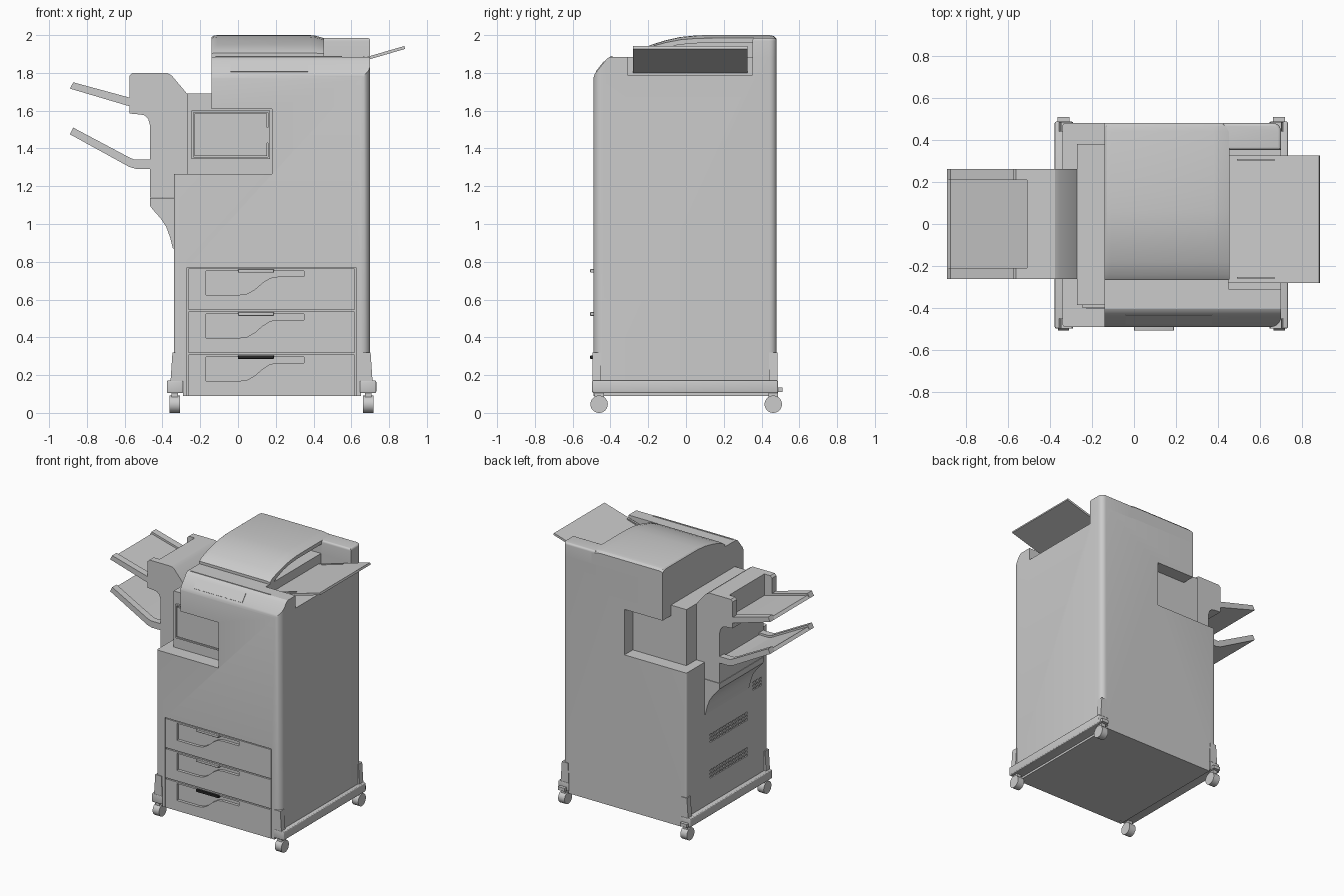
import bpy, bmesh, math
from mathutils import Vector

if "Cube" in bpy.data.objects:
    bpy.data.objects.remove(bpy.data.objects["Cube"])


def loft(name, rings, bevel=0.0, pick=None, segs=3):
    """Closed solid through a list of equal-length point rings."""
    bm = bmesh.new()
    vs = [[bm.verts.new(p) for p in r] for r in rings]
    n = len(rings[0])
    for a, b in zip(vs, vs[1:]):
        for i in range(n):
            bm.faces.new((a[i], a[(i + 1) % n], b[(i + 1) % n], b[i]))
    bm.faces.new(vs[0])
    bm.faces.new(vs[-1])
    bmesh.ops.recalc_face_normals(bm, faces=bm.faces)
    jobs = pick if pick else ([(bevel, lambda e: e.calc_face_angle(0) > 0.6)] if bevel else [])
    for width, test in jobs:
        bm.normal_update()
        edges = [e for e in bm.edges if test(e)]
        bmesh.ops.bevel(bm, geom=edges, offset=width, segments=segs, profile=0.5, affect='EDGES', clamp_overlap=True)
    me = bpy.data.meshes.new(name)
    bm.to_mesh(me)
    bm.free()
    ob = bpy.data.objects.new(name, me)
    bpy.context.collection.objects.link(ob)
    return ob


def prism(name, pts, axis, a, b, **kw):
    """Extrude an XZ profile along y, or a YZ profile along x."""
    put = (lambda p, t: (p[0], t, p[1])) if axis == 'y' else (lambda p, t: (t, p[0], p[1]))
    return loft(name, [[put(p, t) for p in pts] for t in (a, b)], **kw)


def box(name, x, y, z, **kw):
    return prism(name, [(x[0], z[0]), (x[1], z[0]), (x[1], z[1]), (x[0], z[1])], 'y', y[0], y[1], **kw)


def cut(ob, cutter):
    m = ob.modifiers.new("cut", 'BOOLEAN')
    m.operation, m.solver, m.object = 'DIFFERENCE', 'EXACT', cutter
    bpy.context.view_layer.objects.active = ob
    bpy.ops.object.modifier_apply(modifier=m.name)
    bpy.data.objects.remove(cutter)


def upright(x, y):
    """Test for vertical edges standing at a given x and y."""
    return lambda e: all(abs(v.co.x - x) < 1e-4 and abs(v.co.y - y) < 1e-4 for v in e.verts)


# Main cabinet with side notch, rounded right corners
F, B = -0.49, 0.48
body = prism("cabinet", [(-.29, .09), (.65, .09), (.65, .17), (.70, .17), (.70, 1.885), (-.14, 1.885),
                         (-.14, 1.61), (.18, 1.61), (.18, 1.265), (-.34, 1.265), (-.34, .17), (-.29, .17)],
             'y', F, B, segs=5,
             pick=[(.05, upright(.70, F)), (.04, upright(.70, B)), (.015, upright(-.34, F)), (.015, upright(-.34, B))])
cut(body, prism("front_slope", [(-.495, 1.75), (-.489, 1.775), (-.483, 1.795), (-.425, 1.868), (-.415, 1.878),
                                (-.395, 1.89), (-.395, 2), (-.6, 2), (-.6, 1.75)], 'x', -.3, .9))
cut(body, box("drawer_bay", (-.27, .625), (-.6, -.455), (.0, .77)))
cut(body, box("tray_recess", (.45, .8), (-.31, .352), (1.79, 2)))

# Louvre slots on the left side
for y0, y1, z0 in ((-.25, .21, .63), (-.25, .21, .36), (-.42, -.31, .83)):
    n = round((y1 - y0) / .038)
    for row in range(3):
        for i in range(n):
            y = y0 + i * .038
            cut(body, box("slot", (-.4, -.33), (y, y + .028), (z0 + row * .025, z0 + row * .025 + .014)))

# Control strip on the front slope
prism("control_strip", [(-.4785, 1.807), (-.4335, 1.8635), (-.42, 1.85), (-.465, 1.795)], 'x', -.04, .37)
box("scanner_lip", (-.12, .55), (-.40, -.39), (1.88, 1.889))

# Drawers with scooped grips and handles
black = bpy.data.materials.new("black")
black.diffuse_color = (.02, .02, .02, 1)
black.use_nodes = True
black.node_tree.nodes["Principled BSDF"].inputs["Base Color"].default_value = black.diffuse_color
scoop = [(-.17, -.012), (-.17, -.14), (0, -.14), (.05, -.133), (.09, -.11), (.13, -.075), (.17, -.05),
         (.21, -.043), (.35, -.043), (.35, -.012)]
for i, (top, low) in enumerate(((.764, .544), (.536, .316), (.308, .09))):
    d = box(f"drawer_{i + 1}", (-.263, .618), (F, -.45), (low, top))
    cut(d, prism("scoop", [(x, top + z) for x, z in scoop], 'y', -.6, -.468))
    h = box(f"drawer_handle_{i + 1}", (0, .19), (-.507, -.46), (top - .022, top - .003), bevel=.003)
    if i == 2:
        h.data.materials.append(black)

# Document feeder: arched lid whose right end dips and opens
arch = [(-.265, 1.885), (-.265, 1.905), (-.24, 1.925), (-.18, 1.95), (-.11, 1.972), (-.03, 1.99), (.06, 1.999),
        (.15, 2.0), (.44, 2.0), (.465, 1.995), (.48, 1.98), (.48, 1.885)]


def lid_ring(x, k):
    return [(x, y, 1.885 + (z - 1.885) * k) for y, z in arch]


lid = loft("feeder_lid", [lid_ring(-.14, .9), lid_ring(-.13, .97), lid_ring(-.11, 1), lid_ring(.38, 1),
                          lid_ring(.41, .97), lid_ring(.455, .86)])
cut(lid, prism("feed_mouth", [(-.24, 1.87), (-.2, 1.9), (-.11, 1.935), (-.03, 1.95), (.06, 1.957), (.352, 1.957),
                              (.352, 1.87)], 'x', .34, .6))
box("feeder_rear_bar", (.42, .70), (.352, B), (1.88, 1.985), segs=5,
    pick=[(.04, upright(.70, B)), (.015, lambda e: all(v.co.z > 1.98 for v in e.verts))])
prism("feeder_tray", [(.40, 1.785), (.885, 1.927), (.88, 1.942), (.40, 1.802)], 'y', -.28, .325)
for y in (-.255, .305):
    prism("feeder_guide", [(.49, 1.825), (.67, 1.878), (.67, 1.888), (.49, 1.836)], 'y', y - .004, y + .004)

# Bridge unit filling the notch, with a framed door
prism("bridge_unit", [(-.27, 1.26), (.185, 1.26), (.185, 1.615), (-.135, 1.615), (-.135, 1.69), (-.27, 1.69)],
      'y', -.385, .38)
frame = box("door_frame", (-.245, .17), (-.40, -.38), (1.345, 1.60))
cut(frame, box("door_gap", (-.235, .16), (-.5, -.39), (1.355, 1.59)))
box("bridge_door", (-.229, .154), (-.402, -.385), (1.361, 1.584))
box("door_latch", (.128, .165), (-.406, -.39), (1.43, 1.51))

# Finisher: head with two cheeks, neck and curved skirt
head = prism("finisher", [(-.575, 1.585), (-.575, 1.785), (-.56, 1.80), (-.375, 1.80), (-.35, 1.785), (-.27, 1.69),
                          (-.265, 1.25), (-.34, 1.25), (-.34, 1.14), (-.465, 1.14), (-.465, 1.52), (-.475, 1.555),
                          (-.495, 1.575), (-.52, 1.58)], 'y', -.262, .262)
cut(head, box("tray_throat", (-.7, -.51), (-.21, .21), (1.60, 1.9)))
prism("finisher_skirt", [(-.465, 1.137), (-.465, 1.095), (-.45, 1.075), (-.41, 1.03), (-.38, .985), (-.36, .93),
                         (-.345, .87), (-.335, .87), (-.335, 1.137)], 'y', -.262, .262)


# Output trays: sunken plate between two side rails
def out_tray(name, top, bottom):
    low = [(x, z - .015) for x, z in top]
    prism(name + "_plate", low + bottom[::-1], 'y', -.212, .212)
    for side, s in (("front", -1), ("back", 1)):
        prism(f"{name}_{side}_rail", top + bottom[::-1], 'y', s * .21, s * .262)


out_tray("upper_tray", [(-.872, 1.75), (-.57, 1.668), (-.505, 1.65)], [(-.89, 1.717), (-.57, 1.622), (-.505, 1.603)])
out_tray("lower_tray", [(-.872, 1.51), (-.575, 1.352), (-.55, 1.342), (-.46, 1.342)],
         [(-.89, 1.475), (-.575, 1.302), (-.54, 1.292), (-.46, 1.292)])

# Base rails, corner posts and casters on both sides
for side, cx, s in (("left", -.335, -1), ("right", .69, 1)):
    outer, inner = cx + s * .042, cx - s * .045
    box(f"{side}_base_rail", sorted((outer, inner)), (-.497, .487), (.105, .172), bevel=.008)
    for end, y0, y1, cy in (("front", -.496, -.45, -.46), ("back", .44, .485, .462)):
        prism(f"{side}_{end}_post", [(cx + s * .022, .17), (cx + s * .012, .32), (inner + s * .005, .32),
                                     (inner, .17)], 'y', y0, y1)
        box(f"{side}_{end}_fork", (cx - .018, cx + .018), (cy - .025, cy + .025), (.06, .11))
        bpy.ops.mesh.primitive_cylinder_add(vertices=32, radius=.046, depth=.054, location=(cx, cy, .046),
                                            rotation=(0, math.pi / 2, 0))
        bpy.context.object.name = f"{side}_{end}_caster"
    box(f"{side}_rear_bumper", (cx - .028, cx + .028), (.48, .51), (.11, .135))

# Smooth the curved surfaces while keeping edges crisp
bpy.ops.object.select_all(action='SELECT')
bpy.context.view_layer.objects.active = body
bpy.ops.object.shade_smooth_by_angle(angle=math.radians(28))
